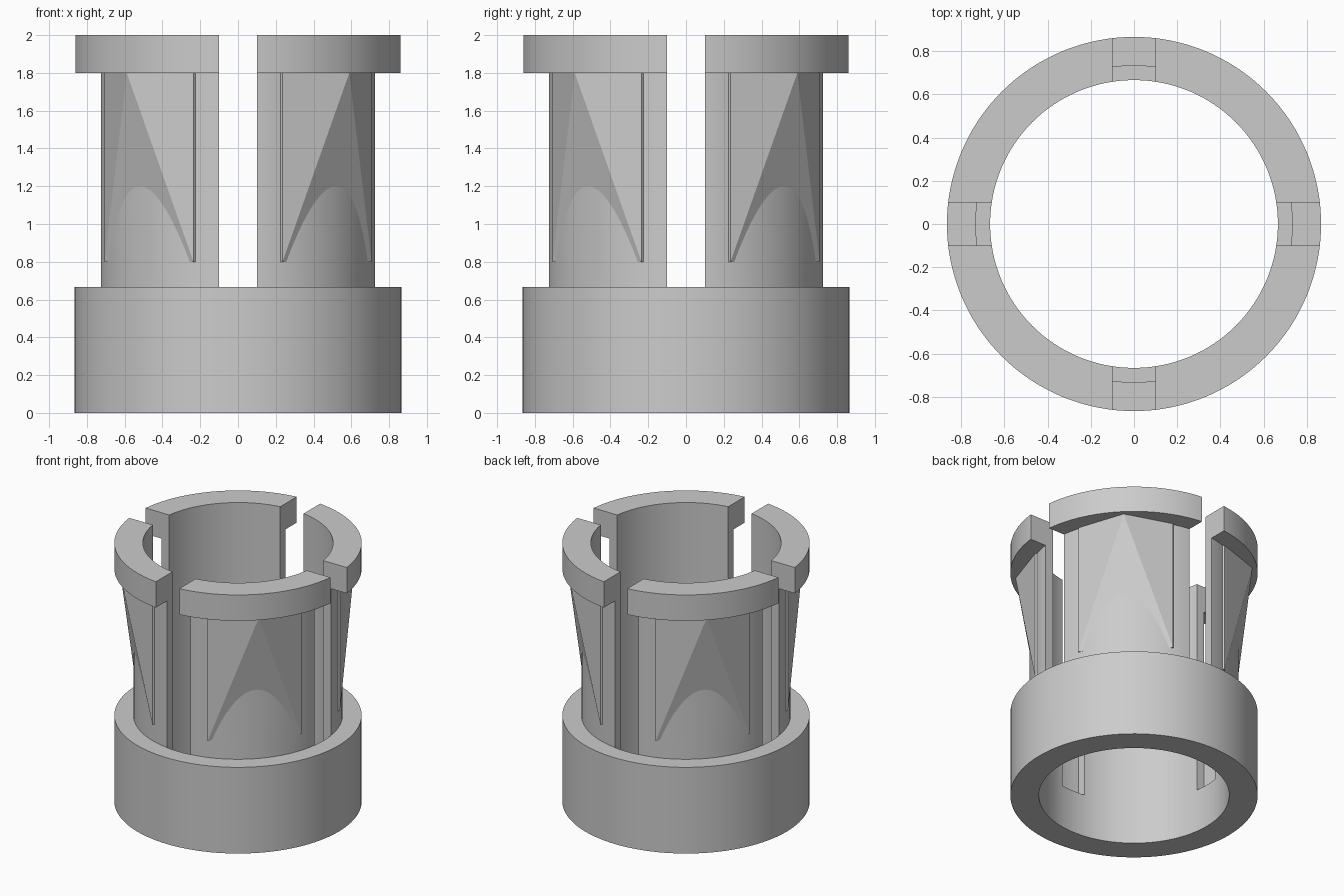
import bpy, bmesh, math
from mathutils import Matrix

U = 2 / 30            # one design unit; the part is 30 units tall
SEGMENTS = 128

if "Cube" in bpy.data.objects:
    bpy.data.objects.remove(bpy.data.objects["Cube"])

grey = bpy.data.materials.new("plain grey")
grey.use_nodes = True
grey.diffuse_color = (0.6, 0.6, 0.6, 1)
grey.node_tree.nodes["Principled BSDF"].inputs["Base Color"].default_value = (0.6, 0.6, 0.6, 1)


def finish(bm, name, angle=0):
    """Turn a bmesh into a scaled object rotated about z."""
    bmesh.ops.recalc_face_normals(bm, faces=bm.faces)
    bm.transform(Matrix.Rotation(angle, 4, 'Z') @ Matrix.Scale(U, 4))
    mesh = bpy.data.meshes.new(name)
    bm.to_mesh(mesh)
    bm.free()
    mesh.materials.append(grey)
    obj = bpy.data.objects.new(name, mesh)
    bpy.context.collection.objects.link(obj)
    return obj


def lathe(name, profile):
    """Revolve a closed (radius, height) profile."""
    bm = bmesh.new()
    rings = []
    for i in range(SEGMENTS):
        a = 2 * math.pi * i / SEGMENTS
        rings.append([bm.verts.new((r * math.cos(a), r * math.sin(a), z)) for r, z in profile])
    n = len(profile)
    for i in range(SEGMENTS):
        a, b = rings[i], rings[(i + 1) % SEGMENTS]
        for j in range(n):
            k = (j + 1) % n
            bm.faces.new((a[j], b[j], b[k], a[k]))
    return finish(bm, name)


def prism(name, outline, z0, z1, angle=0):
    """Extrude a flat outline between two heights."""
    bm = bmesh.new()
    low = [bm.verts.new((x, y, z0)) for x, y in outline]
    high = [bm.verts.new((x, y, z1)) for x, y in outline]
    bm.faces.new(low)
    bm.faces.new(high)
    for i in range(len(low)):
        j = (i + 1) % len(low)
        bm.faces.new((low[i], low[j], high[j], high[i]))
    return finish(bm, name, angle)


def wedge(angle):
    """Tapered catch that leans out to a point under the rim."""
    bm = bmesh.new()
    points = [(0, 12.5, 27), (0, 12.5, 28)]
    for x in (-5, 5):
        for y in (9.6, 10):
            points += [(x, y, 12), (x, y, 28)]
    for p in points:
        bm.verts.new(p)
    bmesh.ops.convex_hull(bm, input=bm.verts)
    bmesh.ops.dissolve_limit(bm, angle_limit=0.01, verts=bm.verts, edges=bm.edges)
    return finish(bm, "leg_wedge", angle)


def combine(body, tool, operation):
    """Apply a boolean and discard the tool."""
    mod = body.modifiers.new(operation, 'BOOLEAN')
    mod.object, mod.operation, mod.solver = tool, operation, 'EXACT'
    bpy.context.view_layer.update()
    graph = bpy.context.evaluated_depsgraph_get()
    mesh = bpy.data.meshes.new_from_object(body.evaluated_get(graph))
    body.modifiers.clear()
    body.data = mesh
    bpy.data.objects.remove(tool)


# Collar, tube and rim as one turned body
body = lathe("slotted_collar", [(9, 0), (13, 0), (13, 10), (11, 10),
                                (11, 27), (13, 27), (13, 30), (9, 30)])

# Wedges on the four legs
for q in range(4):
    combine(body, wedge(math.radians(45 + 90 * q)), 'UNION')

# Bore
bore = prism("bore_cutter", [(10 * math.cos(2 * math.pi * i / SEGMENTS),
                              10 * math.sin(2 * math.pi * i / SEGMENTS))
                             for i in range(SEGMENTS)], -1, 31)
combine(body, bore, 'DIFFERENCE')

# Slots between the legs, continuing as inner grooves in the collar
half = 1.5
arc = [(x, math.sqrt(11 ** 2 - x * x)) for x in (half, half / 2, 0, -half / 2, -half)]
for q in range(4):
    turn = math.radians(90 * q)
    slot = prism("slot_cutter", [(-half, 8), (half, 8), (half, 15), (-half, 15)], 10, 32, turn)
    combine(body, slot, 'DIFFERENCE')
    groove = prism("groove_cutter", [(-half, 8), (half, 8)] + arc, 5, 11, turn)
    combine(body, groove, 'DIFFERENCE')

# Smooth round walls with crisp creases
bpy.ops.object.select_all(action='DESELECT')
body.select_set(True)
bpy.context.view_layer.objects.active = body
bpy.ops.object.shade_smooth_by_angle(angle=math.radians(8))
